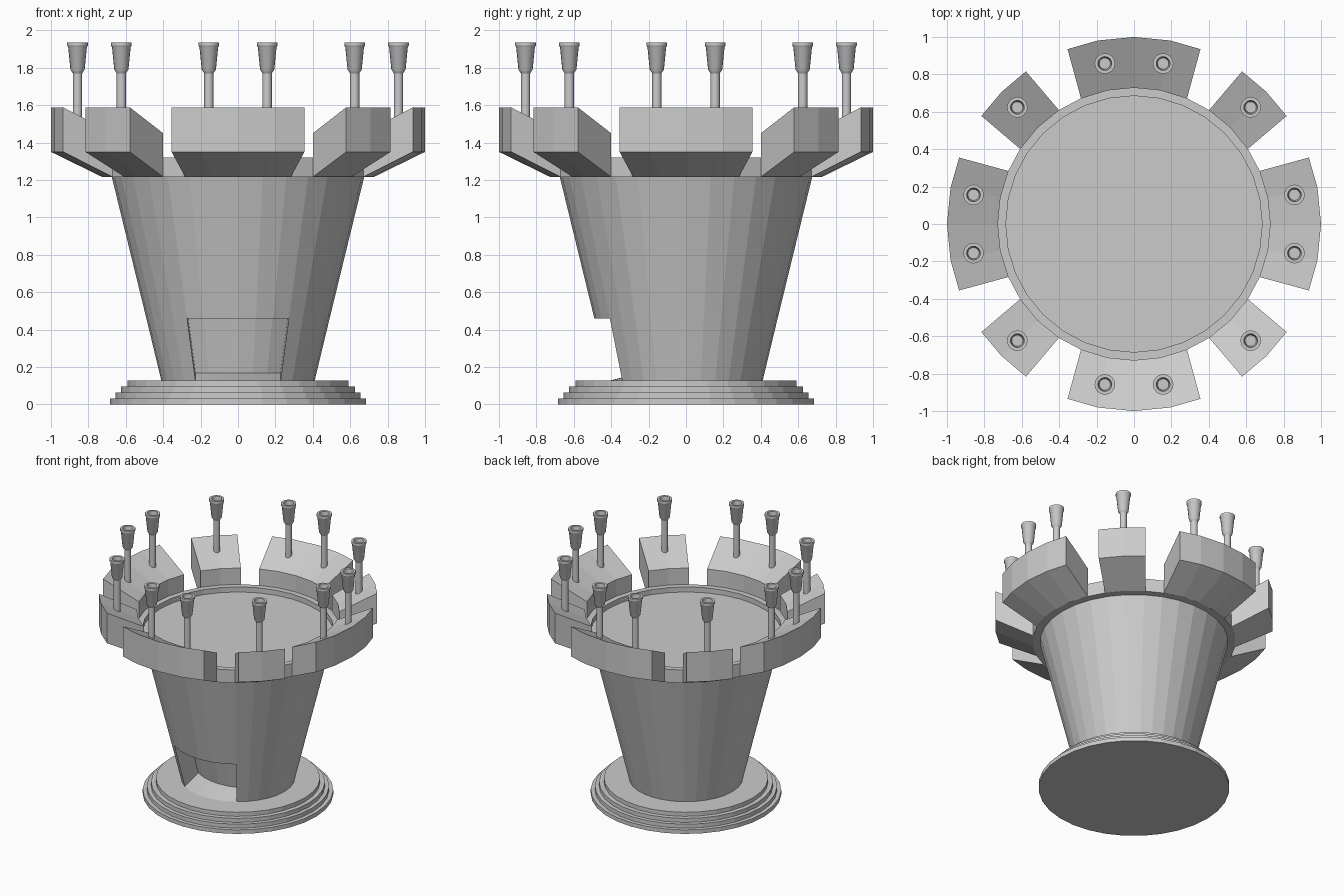
import bpy, bmesh
from math import sin, cos, radians, tau
from mathutils import Vector, Matrix

if "Cube" in bpy.data.objects:
    bpy.data.objects.remove(bpy.data.objects["Cube"])

SIDES = 32


def finish(bm, name):
    bmesh.ops.recalc_face_normals(bm, faces=bm.faces)
    me = bpy.data.meshes.new(name)
    bm.to_mesh(me)
    bm.free()
    ob = bpy.data.objects.new(name, me)
    bpy.context.collection.objects.link(ob)
    return ob


def lathe(profile, sides=SIDES):
    """Revolve (radius, z) points around z; radius 0 gives a flat cap."""
    bm = bmesh.new()
    rings = []
    for r, z in profile:
        n = 1 if r == 0 else sides
        rings.append([bm.verts.new((r * sin(tau * i / sides), -r * cos(tau * i / sides), z))
                      for i in range(n)])
    for a, b in zip(rings, rings[1:]):
        if len(a) == 1:
            bm.faces.new(b)
        elif len(b) == 1:
            bm.faces.new(a)
        else:
            for i in range(sides):
                j = (i + 1) % sides
                bm.faces.new((a[i], a[j], b[j], b[i]))
    # flat caps do not use their centre point
    bmesh.ops.delete(bm, geom=[v for v in bm.verts if not v.link_faces], context='VERTS')
    return bm


# stepped base
steps = [(0.685, 0, 0.032), (0.655, 0.032, 0.063), (0.625, 0.063, 0.095), (0.59, 0.095, 0.127)]
profile = [(0, 0)]
for r, z0, z1 in steps:
    profile += [(r, z0), (r, z1)]
finish(lathe(profile + [(0, 0.127)]), "stepped_base")

# flared tower body with the doorway pushed in at the front
bm = lathe([(0.41, 0.127), (0.49, 0.46), (0.675, 1.217)])
door = [f for f in bm.faces
        if f.calc_center_median().z < 0.46
        and f.calc_center_median().y < 0
        and abs(f.calc_center_median().x) < -f.calc_center_median().y * 0.66]
res = bmesh.ops.extrude_face_region(bm, geom=door)
bmesh.ops.translate(bm, vec=Vector((0, 0.17, 0.042)),
                    verts=[g for g in res["geom"] if isinstance(g, bmesh.types.BMVert)])
bmesh.ops.delete(bm, geom=[f for f in door if f.is_valid], context='FACES')
finish(bm, "tower_body")

# top ring and sunken floor
finish(lathe([(0.67, 1.217), (0.73, 1.217), (0.73, 1.32), (0.685, 1.32),
              (0.685, 1.28), (0, 1.28)]), "parapet_ring")


def battlement(name, direction, outer, inner):
    """Block with a sloped top and an undercut bottom, swept along an arc."""
    bm = bmesh.new()
    section = [(0.728, 1.217, inner), (1.0, 1.35, outer), (1.0, 1.588, outer), (0.728, 1.45, inner)]
    cols = []
    for k in range(len(outer)):
        cols.append([bm.verts.new((r * sin(radians(angs[k])), -r * cos(radians(angs[k])), z))
                     for r, z, angs in section])
    for a, b in zip(cols, cols[1:]):
        for i in range(4):
            j = (i + 1) % 4
            bm.faces.new((a[i], a[j], b[j], b[i]))
    bm.faces.new(cols[0])
    bm.faces.new(cols[-1])
    bm.transform(Matrix.Rotation(radians(direction), 4, 'Z'))
    finish(bm, name)


def torch(name, angle, radius):
    """Post with a hollow rimmed cup."""
    bm = lathe([(0, 1.48), (0.025, 1.48), (0.025, 1.77), (0.038, 1.79), (0.05, 1.91),
                (0.055, 1.918), (0.055, 1.936), (0.037, 1.936), (0.03, 1.88), (0, 1.88)], 16)
    a = radians(angle)
    bm.transform(Matrix.Translation((radius * sin(a), -radius * cos(a), 0)))
    ob = finish(bm, name)
    bpy.context.view_layer.objects.active = ob
    ob.select_set(True)
    bpy.ops.object.shade_smooth_by_angle(angle=radians(30))
    ob.select_set(False)


# wide blocks on the axes with two torches, narrow blocks on the diagonals with one
for i in range(4):
    battlement(f"wide_battlement_{i}", 90 * i,
               [-20.8, -11.25, 0, 11.25, 20.8], [-22.9, -11.25, 0, 11.25, 22.9])
    battlement(f"narrow_battlement_{i}", 90 * i + 45, [-9.7, 0, 9.7], [-11.6, 0, 11.6])
    torch(f"torch_left_{i}", 90 * i - 10.3, 0.872)
    torch(f"torch_right_{i}", 90 * i + 10.3, 0.872)
    torch(f"torch_corner_{i}", 90 * i + 45, 0.882)
